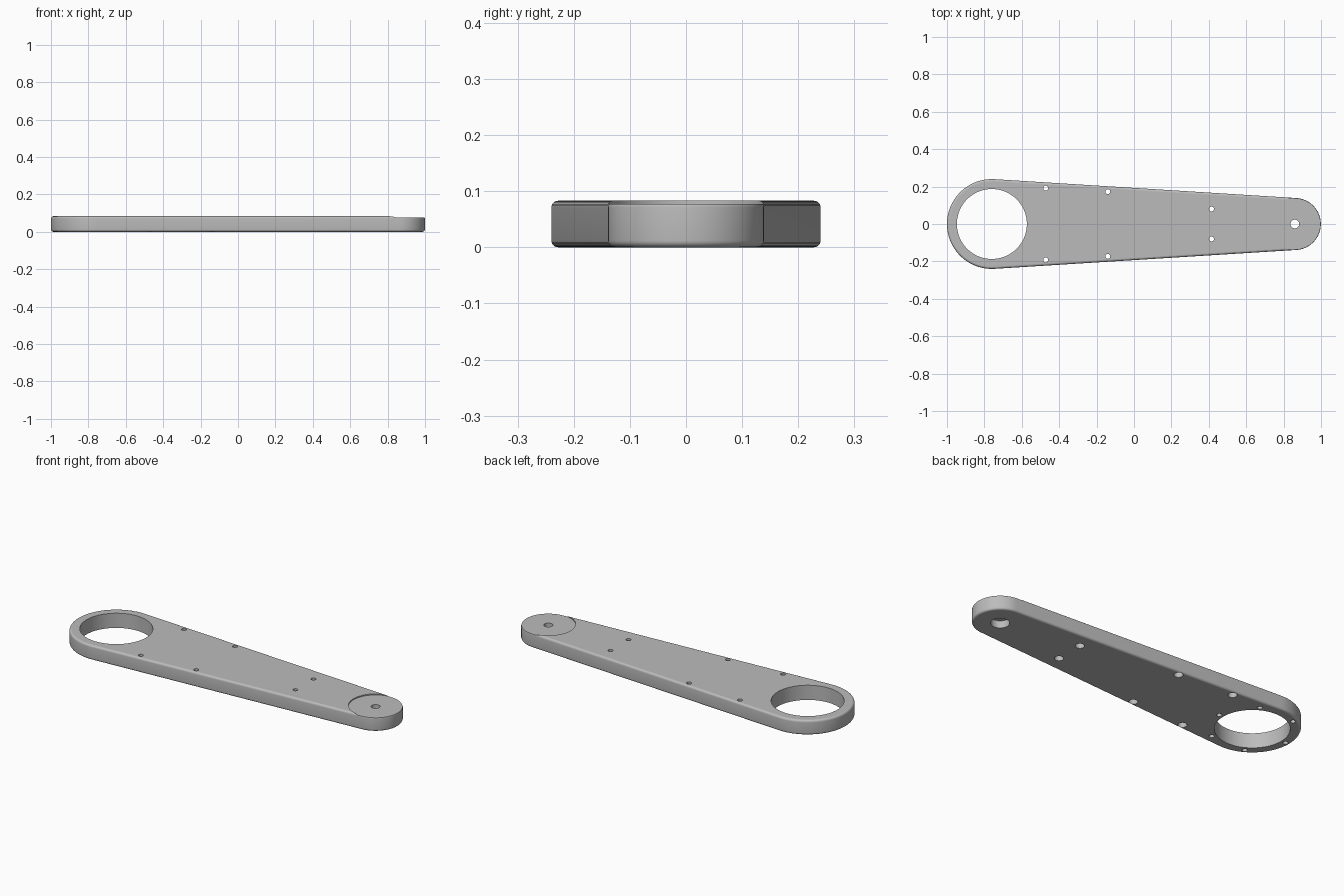
import bpy, bmesh, math

if "Cube" in bpy.data.objects:
    bpy.data.objects.remove(bpy.data.objects["Cube"])

BIG_X, BIG_R = -0.76, 0.24      # wide end
SMALL_X, SMALL_R = 0.86, 0.139  # narrow end
H, FILLET = 0.083, 0.012

grey = bpy.data.materials.new("plain grey")
grey.diffuse_color = (0.5, 0.5, 0.5, 1)
grey.use_nodes = True
grey.node_tree.nodes["Principled BSDF"].inputs["Base Color"].default_value = grey.diffuse_color


def make_object(name, bm):
    bmesh.ops.recalc_face_normals(bm, faces=bm.faces)
    me = bpy.data.meshes.new(name)
    bm.to_mesh(me)
    bm.free()
    ob = bpy.data.objects.new(name, me)
    bpy.context.collection.objects.link(ob)
    me.materials.append(grey)
    return ob


def skin(bm, loops):
    """Bridge stacked loops of points and cap both ends."""
    rings = [[bm.verts.new(p) for p in loop] for loop in loops]
    n = len(rings[0])
    for a, b in zip(rings, rings[1:]):
        for i in range(n):
            j = (i + 1) % n
            bm.faces.new((a[i], a[j], b[j], b[i]))
    bm.faces.new(rings[0][::-1])
    bm.faces.new(rings[-1])


def outline(inset, z, seg=48):
    """Two arcs joined by their common tangents."""
    t = math.acos((BIG_R - SMALL_R) / (SMALL_X - BIG_X))
    pts = []
    for cx, r, a0, a1 in ((SMALL_X, SMALL_R, -t, t),
                          (BIG_X, BIG_R, t, 2 * math.pi - t)):
        for i in range(seg + 1):
            a = a0 + (a1 - a0) * i / seg
            pts.append((cx + (r - inset) * math.cos(a), (r - inset) * math.sin(a), z))
    return pts


def bore(bm, x, y, levels, seg=32):
    """Stepped round cutter from (radius, height) pairs."""
    skin(bm, [[(x + r * math.cos(2 * math.pi * i / seg),
                y + r * math.sin(2 * math.pi * i / seg), z) for i in range(seg)]
              for r, z in levels])


# arm plate with rounded top and bottom edges
steps = [i * math.pi / 12 for i in range(7)]
profile = [(FILLET * (1 - math.sin(a)), FILLET * (1 - math.cos(a))) for a in steps]
profile += [(d, H - z) for d, z in reversed(profile)]
bm = bmesh.new()
skin(bm, [outline(d, z) for d, z in profile])
arm = make_object("arm_plate", bm)

bm = bmesh.new()
# large bearing opening
bore(bm, BIG_X, 0, [(0.187, -0.05), (0.187, 0.15)], 96)
# pivot hole: counterbore below, round recess on top
bore(bm, SMALL_X, 0, [(0.047, -0.05), (0.047, 0.04), (0.023, 0.04),
                      (0.023, H - 0.006), (0.1395, H - 0.006), (0.1395, 0.15)], 96)
# paired screw holes, counterbored from below
for x, y in ((-0.472, 0.192), (-0.14, 0.173), (0.415, 0.08)):
    for s in (1, -1):
        bore(bm, x, s * y, [(0.023, -0.05), (0.023, 0.045), (0.013, 0.045), (0.013, 0.15)])
# blind screw holes around the bearing opening
for k in range(6):
    a = k * math.pi / 3
    bore(bm, BIG_X + 0.213 * math.cos(a), 0.213 * math.sin(a),
         [(0.0135, -0.05), (0.0135, 0.045)])
cutter = make_object("hole_cutter", bm)
cutter.hide_render = True

# cut the holes
mod = arm.modifiers.new("holes", 'BOOLEAN')
mod.operation = 'DIFFERENCE'
mod.solver = 'EXACT'
mod.object = cutter
bpy.context.view_layer.objects.active = arm
arm.select_set(True)
cutter.select_set(False)
bpy.ops.object.modifier_apply(modifier=mod.name)
bpy.data.objects.remove(cutter)

# smooth walls and fillets, flat caps
bpy.ops.object.shade_smooth_by_angle(angle=math.radians(30))
for f in arm.data.polygons:
    if abs(f.normal.z) > 0.999:
        f.use_smooth = False
